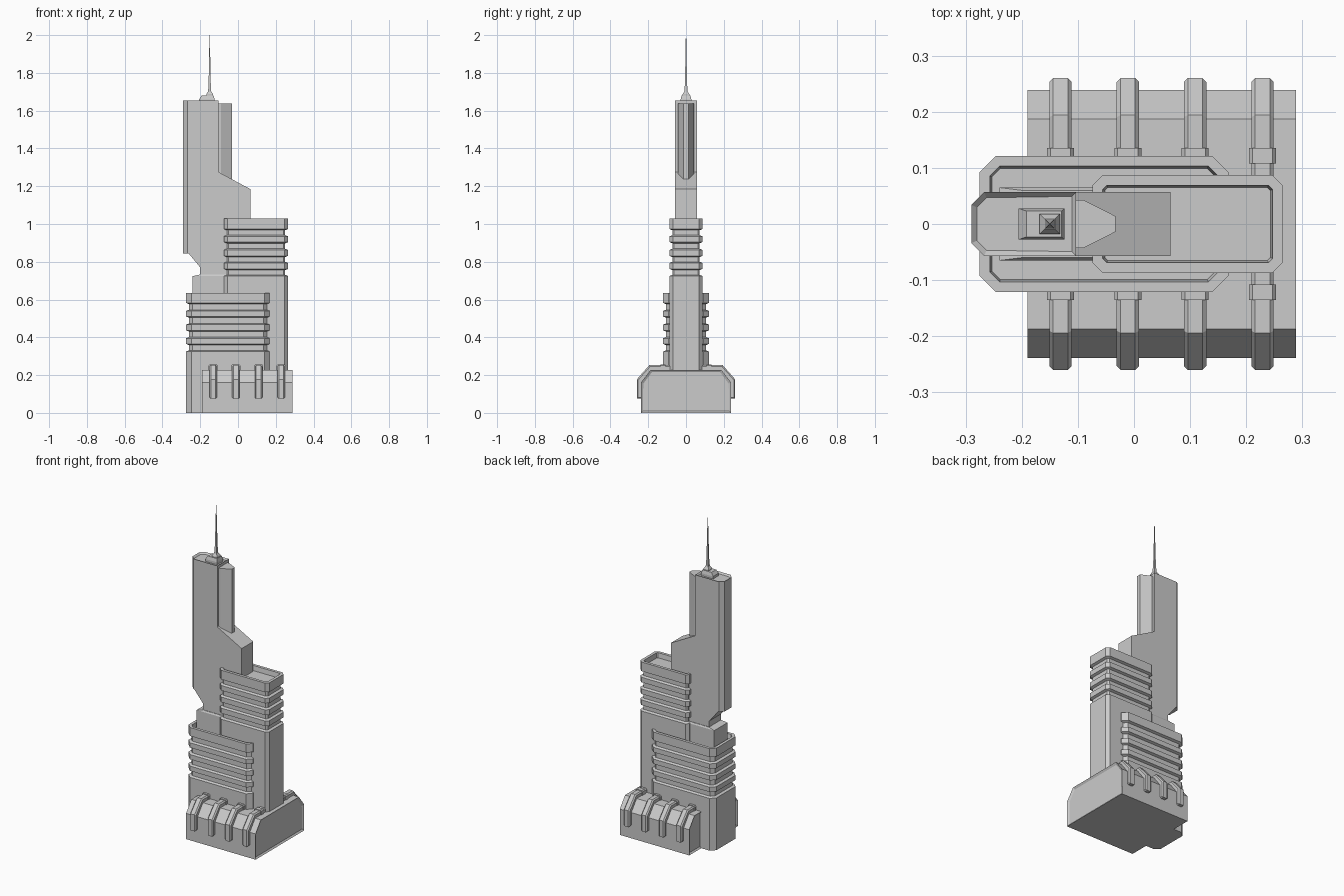
import bpy, bmesh

if "Cube" in bpy.data.objects:
    bpy.data.objects.remove(bpy.data.objects["Cube"])


def finish(name, bm):
    bmesh.ops.recalc_face_normals(bm, faces=bm.faces)
    mesh = bpy.data.meshes.new(name)
    bm.to_mesh(mesh)
    bm.free()
    obj = bpy.data.objects.new(name, mesh)
    bpy.context.collection.objects.link(obj)
    return obj


def loft(name, rings):
    """Skin a stack of equal-length vertex rings and cap both ends."""
    bm = bmesh.new()
    loops = [[bm.verts.new(p) for p in ring] for ring in rings]
    n = len(loops[0])
    for a, b in zip(loops, loops[1:]):
        for i in range(n):
            j = (i + 1) % n
            bm.faces.new((a[i], a[j], b[j], b[i]))
    bm.faces.new(loops[0])
    bm.faces.new(loops[-1])
    return finish(name, bm)


def octagon(x0, x1, hy, c, d, z):
    """Chamfered rectangle inset by d at height z."""
    x0, x1, hy, c = x0 + d, x1 - d, hy - d, c - 0.586 * d
    return [(x0 + c, -hy, z), (x1 - c, -hy, z), (x1, c - hy, z), (x1, hy - c, z),
            (x1 - c, hy, z), (x0 + c, hy, z), (x0, hy - c, z), (x0, c - hy, z)]


def rect(x0, x1, hy, z):
    return [(x0, -hy, z), (x1, -hy, z), (x1, hy, z), (x0, hy, z)]


def banded_tower(name, x0, x1, hy, c, top, grooves):
    """Octagonal tower with horizontal grooves and a recessed roof."""
    steps = [(0, 0)]
    for lo, hi in grooves:
        steps += [(0, lo), (0.015, lo + 0.006), (0.015, hi - 0.006), (0, hi)]
    steps += [(0, top), (0.018, top), (0.022, top - 0.03)]
    return loft(name, [octagon(x0, x1, hy, c, d, z) for d, z in steps])


# Towers with grooved upper floors
banded_tower("lower_tower", -0.275, 0.168, 0.121, 0.028, 0.635,
             [(0.325, 0.365), (0.395, 0.437), (0.467, 0.51), (0.54, 0.582)])
banded_tower("middle_tower", -0.074, 0.265, 0.087, 0.018, 1.03,
             [(0.725, 0.762), (0.794, 0.831), (0.863, 0.904), (0.935, 0.973)])

# Connecting block behind the two towers
loft("core_block", [rect(-0.24, 0.1, 0.065, 0.5), rect(-0.24, 0.1, 0.065, 0.724),
                    rect(-0.2, 0.1, 0.06, 0.733)])

# Tall slab, extruded from its front outline
outline = [(-0.29, 0.845), (-0.262, 0.845), (-0.2, 0.77), (-0.2, 0.70), (0.065, 0.70),
           (0.065, 1.185), (-0.103, 1.275), (-0.103, 1.655), (-0.29, 1.655)]
slab = loft("tall_slab", [[(x, y, z) for x, z in outline] for y in (-0.057, 0.057)])
bm = bmesh.new()
bm.from_mesh(slab.data)
corners = [e for e in bm.edges if all(v.co.x < -0.28 for v in e.verts)
           and abs(e.verts[0].co.y - e.verts[1].co.y) < 0.001]
bmesh.ops.bevel(bm, geom=corners, offset=0.023, segments=1, affect='EDGES')
# Recessed slab roof
roof = [f for f in bm.faces if f.calc_center_median().z > 1.654]
bmesh.ops.inset_region(bm, faces=roof, thickness=0.011)
for v in roof[0].verts:
    v.co.z -= 0.01
bm.to_mesh(slab.data)
bm.free()

# Wedge-shaped fin on the right of the slab
fin = [(-0.12, -0.043), (-0.09, -0.043), (-0.033, -0.014),
       (-0.033, 0.014), (-0.09, 0.043), (-0.12, 0.043)]
loft("slab_fin", [[(x, y, z) for x, y in fin] for z in (1.22, 1.637)])

# Roof plinth, spire socket and spire
loft("roof_plinth", [rect(-0.206, -0.124, 0.028, 1.64), rect(-0.206, -0.124, 0.028, 1.66),
                     rect(-0.192, -0.129, 0.023, 1.68)])


def square(r, z):
    return rect(-0.15 - r, -0.15 + r, r, z)


loft("spire_socket", [square(0.018, 1.67), square(0.018, 1.687), square(0.009, 1.702)])
loft("spire", [square(0.009, 1.69), square(0.0055, 1.75), square(0.001, 2.0)])

# Podium with chamfered long edges and recessed end panels
section = [(-0.239, 0), (0.239, 0), (0.239, 0.16), (0.187, 0.228), (-0.187, 0.228), (-0.239, 0.16)]
podium = loft("podium", [[(x, y, z) for y, z in section] for x in (-0.19, 0.289)])
bm = bmesh.new()
bm.from_mesh(podium.data)
for end in [f for f in bm.faces if abs(f.normal.x) > 0.9]:
    push = 0.008 if end.normal.x > 0 else -0.008
    bmesh.ops.inset_region(bm, faces=[end], thickness=0.014)
    for v in end.verts:
        v.co.x -= push
bm.to_mesh(podium.data)
bm.free()

# Buttress ribs and collars along both long sides
for i, x in enumerate((-0.131, -0.011, 0.109, 0.229)):
    for side, s in (("front", -1), ("back", 1)):
        inner = 0.07
        rings = []
        for dx, d in ((-0.02, 0.007), (-0.013, 0), (0.013, 0), (0.02, 0.007)):
            prof = [(inner, 0.15), (0.2, 0.075 + d), (0.26 - d, 0.075 + d),
                    (0.26 - d, 0.178 - d / 2), (0.194 - d / 2, 0.253 - d), (inner, 0.253 - d)]
            rings.append([(x + dx, s * y, z) for y, z in prof])
        loft(f"rib_{side}_{i + 1}", rings)
        y0 = 0.108 if i == 3 else 0.1
        loft(f"rib_collar_{side}_{i + 1}",
             [[(x - w, s * y0, z), (x + w, s * y0, z), (x + w, s * 0.135, z), (x - w, s * 0.135, z)]
              for w, z in ((0.024, 0.2), (0.024, 0.25), (0.018, 0.257))])
